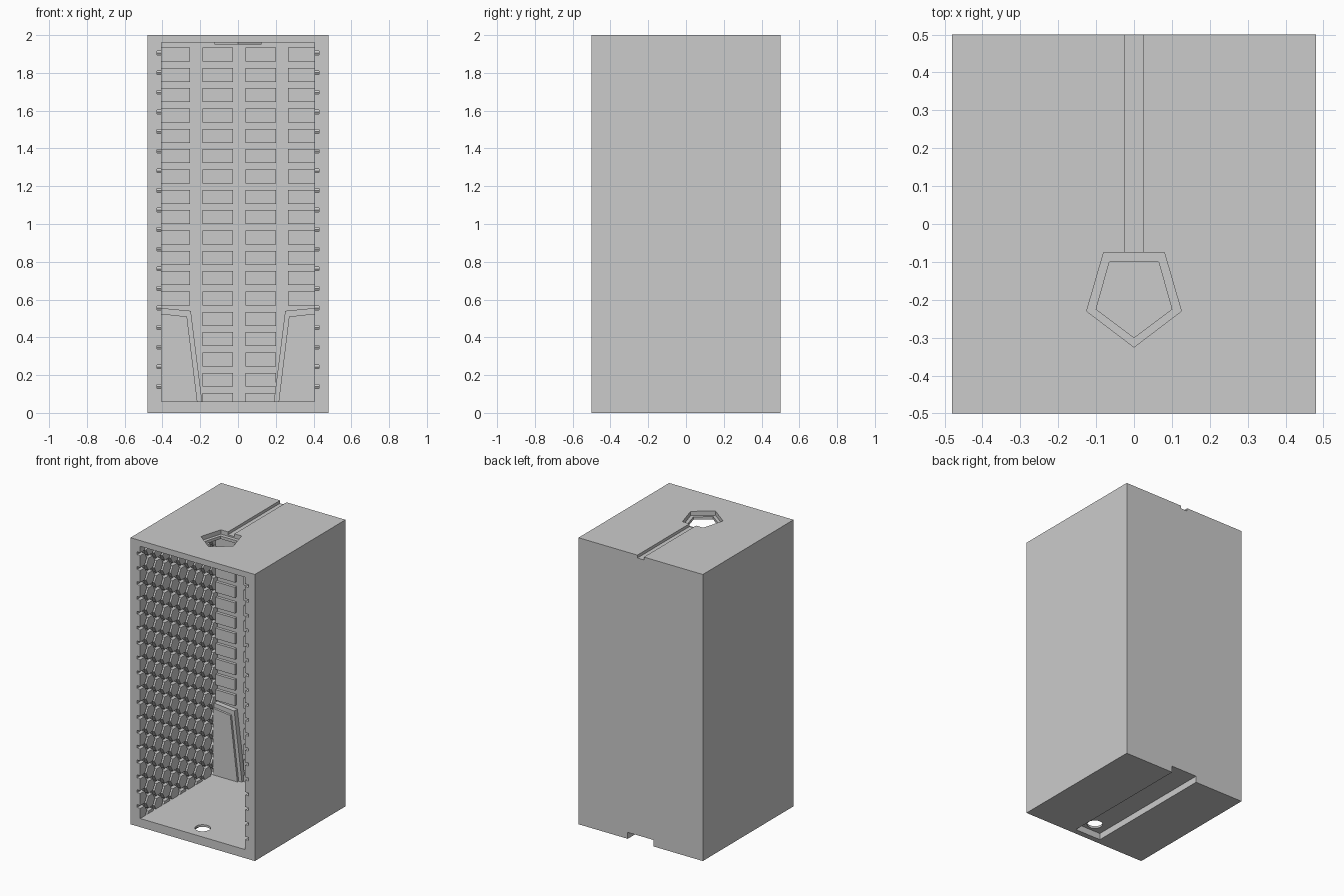
import bpy, bmesh, math
from mathutils import Vector

cube = bpy.data.objects.get("Cube")
if cube:
    bpy.data.objects.remove(cube, do_unlink=True)

grey = bpy.data.materials.new("plain grey")
grey.use_nodes = True
colour = (0.6, 0.6, 0.6, 1)
grey.diffuse_color = colour
grey.node_tree.nodes["Principled BSDF"].inputs["Base Color"].default_value = colour


def finish(name, bm):
    bmesh.ops.recalc_face_normals(bm, faces=bm.faces[:])
    mesh = bpy.data.meshes.new(name)
    bm.to_mesh(mesh)
    bm.free()
    mesh.materials.append(grey)
    obj = bpy.data.objects.new(name, mesh)
    bpy.context.scene.collection.objects.link(obj)
    return obj


def add_prism(bm, points, offset):
    """Extrude a polygon of 3D points along an offset."""
    face = bm.faces.new([bm.verts.new(p) for p in points])
    top = bmesh.ops.extrude_face_region(bm, geom=[face], use_keep_orig=True)["geom"]
    verts = [v for v in top if isinstance(v, bmesh.types.BMVert)]
    bmesh.ops.translate(bm, vec=Vector(offset), verts=verts)


def add_box(bm, x0, x1, y0, y1, z0, z1):
    add_prism(bm, [(x0, y0, z0), (x1, y0, z0), (x1, y1, z0), (x0, y1, z0)], (0, 0, z1 - z0))


def box(name, *size):
    bm = bmesh.new()
    add_box(bm, *size)
    return finish(name, bm)


def prism(name, points, z0, z1):
    bm = bmesh.new()
    add_prism(bm, [(x, y, z0) for x, y in points], (0, 0, z1 - z0))
    return finish(name, bm)


def cut(obj, cutter):
    mod = obj.modifiers.new("cut", 'BOOLEAN')
    mod.operation = 'DIFFERENCE'
    mod.solver = 'EXACT'
    mod.object = cutter
    bpy.context.view_layer.objects.active = obj
    bpy.ops.object.modifier_apply(modifier=mod.name)
    bpy.data.objects.remove(cutter, do_unlink=True)


FLOOR, CEILING, FRONT, BACK = 0.06, 1.96, -0.5, 0.35
INNER, DEEP = 0.405, 0.43

# Casing: open-fronted box with a top groove, five-sided socket and base channel
outer = [(-.125, -.23), (0, -.325), (.125, -.23), (.08, -.075), (-.08, -.075)]
inner = [(-.10, -.225), (0, -.30), (.10, -.225), (.065, -.10), (-.065, -.10)]
ring = [(0.05 * math.cos(i * math.tau / 32), -0.39 + 0.05 * math.sin(i * math.tau / 32))
        for i in range(32)]

casing = box("casing", -0.48, 0.48, -0.5, 0.5, 0, 2)
cut(casing, box("cavity", -DEEP, DEEP, -0.6, BACK, FLOOR, CEILING))
cut(casing, box("top_groove", -0.025, 0.025, -0.08, 0.6, 1.98, 2.1))
cut(casing, box("base_channel", -0.1, 0.1, -0.46, 0.6, -0.1, 0.045))
cut(casing, prism("socket_recess", outer, 1.97, 2.1))
cut(casing, prism("socket_hole", inner, 1.9, 2.1))
cut(casing, prism("floor_hole", ring, -0.1, 0.2))

# Collar under the ceiling around the socket
collar = prism("socket_collar", outer, 1.95, 1.97)
cut(collar, prism("collar_hole", inner, 1.9, 2.1))

# Honeycomb tiles lining both side walls, trimmed to the cavity
PITCH, GAP = 0.1038, 0.02
radius = (PITCH - GAP) / math.sqrt(3)
step = PITCH * math.sqrt(3) / 2
for side, name in ((1, "left_wall_tiles"), (-1, "right_wall_tiles")):
    bm = bmesh.new()
    for col in range(12):
        for row in range(20):
            y = -0.475 + col * step
            z = 0.14 + (row - 0.5 - 0.5 * (col % 2)) * PITCH
            bm.faces.new([bm.verts.new((side * DEEP,
                                        y + radius * math.cos(i * math.pi / 3),
                                        z + radius * math.sin(i * math.pi / 3)))
                          for i in range(6)])
    for co, no in (((0, FRONT, 0), (0, -1, 0)), ((0, BACK, 0), (0, 1, 0)),
                   ((0, 0, FLOOR), (0, 0, -1)), ((0, 0, CEILING), (0, 0, 1))):
        bmesh.ops.bisect_plane(bm, geom=bm.verts[:] + bm.edges[:] + bm.faces[:],
                               plane_co=co, plane_no=no, clear_outer=True)
    top = bmesh.ops.extrude_face_region(bm, geom=bm.faces[:], use_keep_orig=True)["geom"]
    bmesh.ops.translate(bm, vec=Vector((side * (INNER - DEEP), 0, 0)),
                        verts=[v for v in top if isinstance(v, bmesh.types.BMVert)])
    finish(name, bm)

# Raised bricks on the back wall
bm = bmesh.new()
for row in range(18):
    z = 1.897 - row * 0.1076
    for x0, x1 in ((-INNER, -0.255), (-0.187, -0.027), (0.04, 0.2), (0.265, INNER)):
        add_box(bm, x0, x1, 0.33, BACK, max(z - 0.037, FLOOR), z + 0.037)
finish("back_wall_bricks", bm)

# Stepped corner panels at the foot of the back wall
for side, name in ((1, "left"), (-1, "right")):
    for part, y, shape in (
            ("outer", 0.315, ((INNER, .555), (.25, .54), (.19, FLOOR), (INNER, FLOOR))),
            ("inner", 0.30, ((INNER, .525), (.27, .51), (.215, FLOOR), (INNER, FLOOR)))):
        bm = bmesh.new()
        add_prism(bm, [(side * x, y, z) for x, z in shape], (0, BACK - y, 0))
        finish(f"{name}_{part}_panel", bm)
